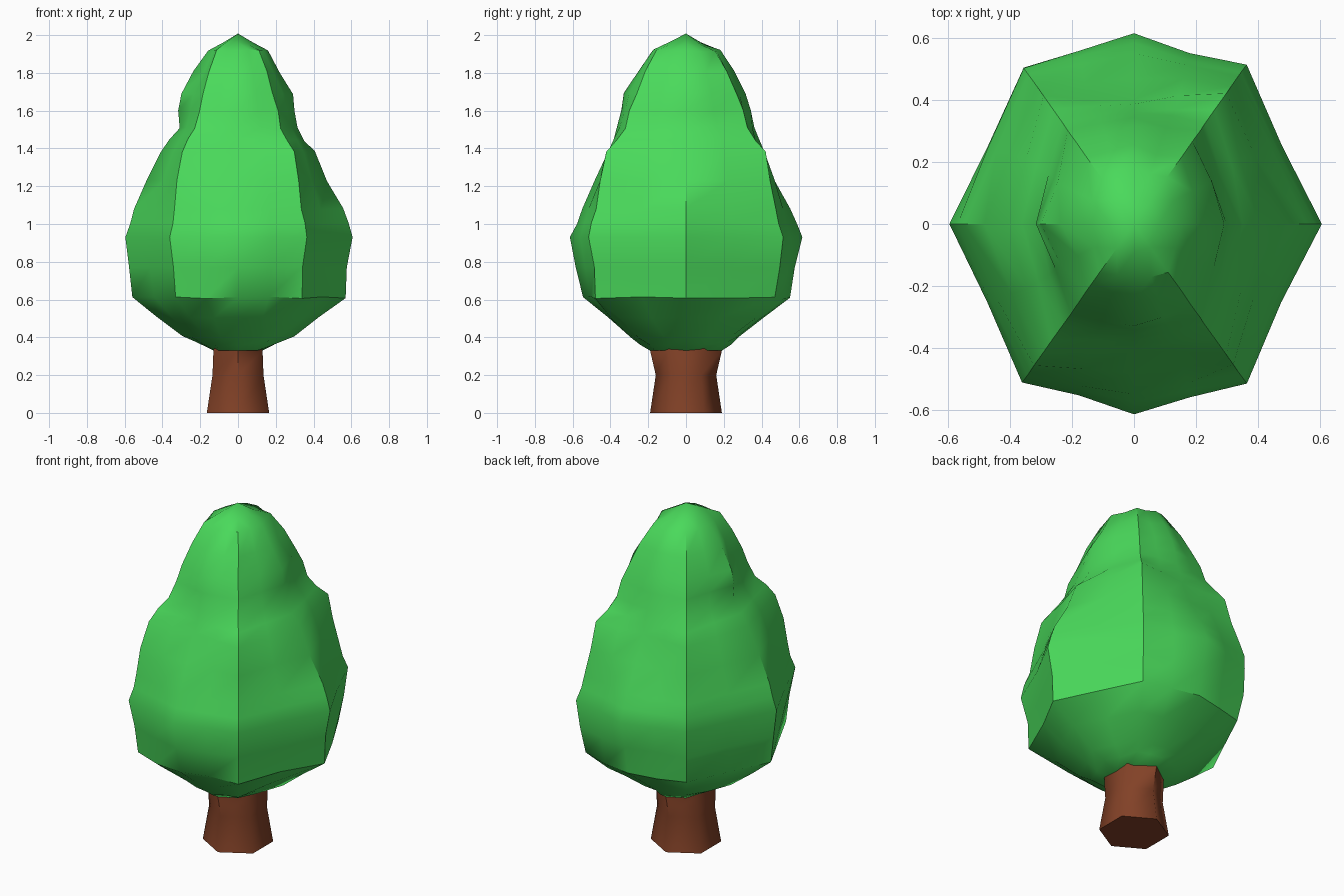
import bpy, bmesh, math, random

if "Cube" in bpy.data.objects:
    bpy.data.objects.remove(bpy.data.objects["Cube"])

random.seed(4)


def material(name, rgb):
    m = bpy.data.materials.new(name)
    m.diffuse_color = (*rgb, 1)
    m.use_nodes = True
    m.node_tree.nodes["Principled BSDF"].inputs["Base Color"].default_value = m.diffuse_color
    return m


def loft(name, rings, mat, apex=None, bumps=0.0, angle=40):
    """Skin a stack of equal-sized rings; close the bottom and cap or point the top."""
    bm = bmesh.new()
    loops = [[bm.verts.new(p) for p in ring] for ring in rings]
    n = len(loops[0])
    for a, b in zip(loops, loops[1:]):
        for i in range(n):
            j = (i + 1) % n
            bm.faces.new((a[i], a[j], b[j], b[i]))
    bm.faces.new(loops[0][::-1])
    if apex:
        tip = bm.verts.new(apex)
        for i in range(n):
            bm.faces.new((loops[-1][i], loops[-1][(i + 1) % n], tip))
    else:
        bm.faces.new(loops[-1])
    if bumps:
        # irregular leafy dents between the main corners
        corners = set(bm.verts)
        bmesh.ops.subdivide_edges(bm, edges=bm.edges[:], cuts=1, use_grid_fill=True)
        bm.normal_update()
        for v in bm.verts:
            if v not in corners and 0.35 < v.co.z:
                v.co += v.normal * random.uniform(-bumps, bumps)
    bmesh.ops.recalc_face_normals(bm, faces=bm.faces[:])
    me = bpy.data.meshes.new(name)
    bm.to_mesh(me)
    bm.free()
    me.materials.append(mat)
    ob = bpy.data.objects.new(name, me)
    bpy.context.collection.objects.link(ob)
    bpy.ops.object.select_all(action='DESELECT')
    ob.select_set(True)
    bpy.context.view_layer.objects.active = ob
    bpy.ops.object.shade_smooth_by_angle(angle=math.radians(angle))
    return ob


def octagon(z, rx, rd, ry):
    """Eight corners: side, diagonal and front/back radii."""
    dx, dy = rd * 0.577, rd * 0.817
    return [(rx, 0, z), (dx, dy, z), (0, ry, z), (-dx, dy, z),
            (-rx, 0, z), (-dx, -dy, z), (0, -ry, z), (dx, -dy, z)]


def hexagon(z, rx, ry):
    """Six corners, with points towards front and back."""
    return [(rx * math.cos(a) / math.cos(math.pi / 6), ry * math.sin(a), z)
            for a in (math.pi / 6 + k * math.pi / 3 for k in range(6))]


green = material("leaf green", (0.068, 0.70, 0.105))
brown = material("bark brown", (0.223, 0.053, 0.020))

# Foliage crown: wide body, neck and small upper dome
crown = [(0.33, 0.13, 0.17, 0.19), (0.40, 0.30, 0.30, 0.28),
         (0.61, 0.565, 0.58, 0.55), (0.93, 0.60, 0.624, 0.61),
         (1.08, 0.55, 0.59, 0.55), (1.38, 0.40, 0.51, 0.40),
         (1.51, 0.315, 0.40, 0.36), (1.69, 0.30, 0.325, 0.32),
         (1.92, 0.16, 0.19, 0.18)]
loft("foliage", [octagon(*r) for r in crown], green, apex=(0, 0, 2.0), bumps=0.01)

# Waisted trunk, running a little way into the crown
trunk = [(0, 0.165, 0.19), (0.20, 0.135, 0.16), (0.33, 0.13, 0.19), (0.38, 0.12, 0.17)]
loft("trunk", [hexagon(*r) for r in trunk], brown, angle=65)
